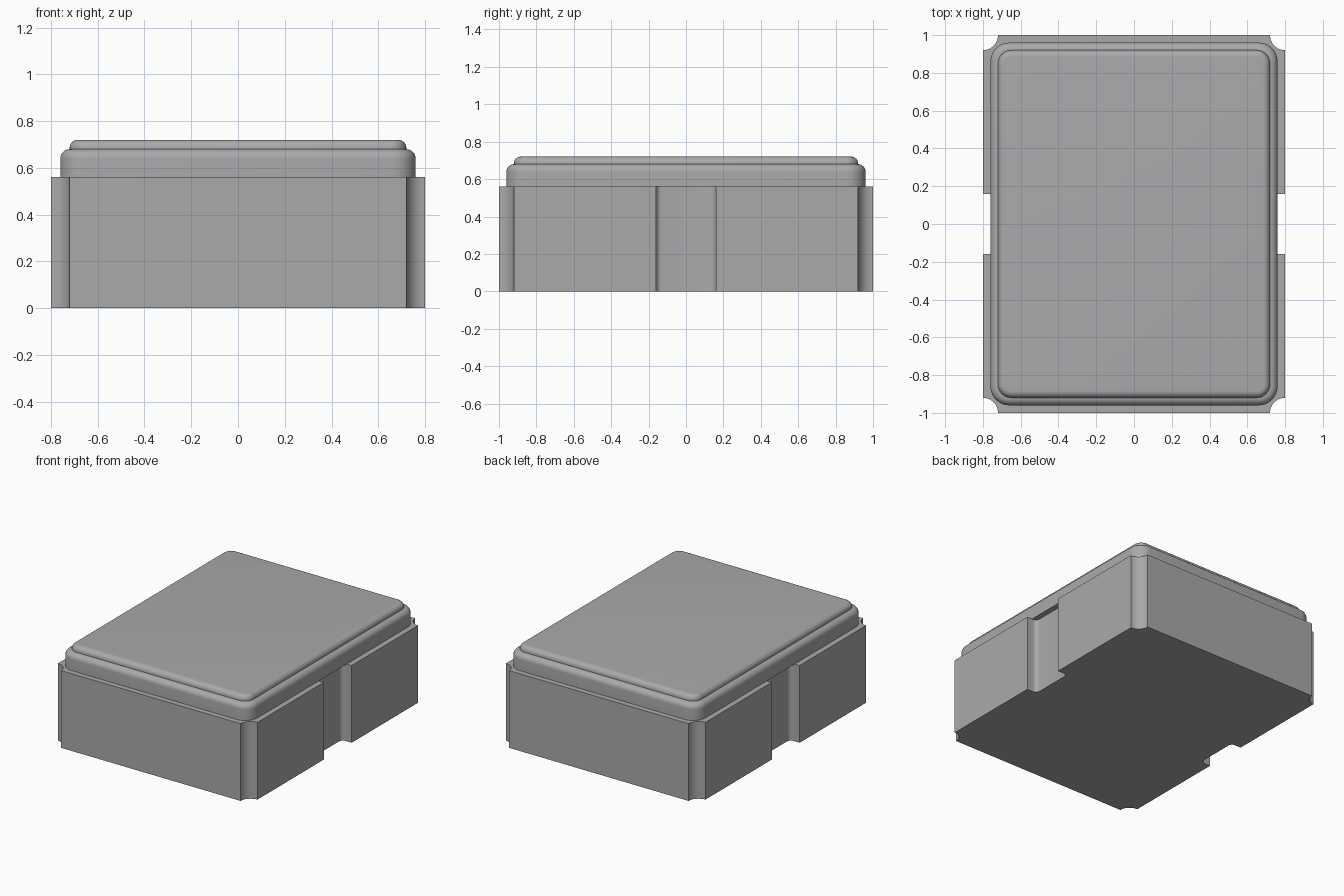
import bpy, bmesh
from math import pi, cos, sin

cube = bpy.data.objects.get("Cube")
if cube:
    bpy.data.objects.remove(cube, do_unlink=True)

grey = bpy.data.materials.new("package_grey")
grey.use_nodes = True
colour = (0.4, 0.4, 0.41, 1)
grey.diffuse_color = colour
grey.node_tree.nodes["Principled BSDF"].inputs["Base Color"].default_value = colour


def arc(cx, cy, r, start, end, steps=10):
    """Points along an arc, angles in quarter turns."""
    angles = [(start + (end - start) * i / steps) * pi / 2 for i in range(steps + 1)]
    return [(cx + r * cos(a), cy + r * sin(a)) for a in angles]


def rounded_rect(hx, hy, r):
    return (arc(hx - r, hy - r, r, 0, 1) + arc(r - hx, hy - r, r, 1, 2)
            + arc(r - hx, r - hy, r, 2, 3) + arc(hx - r, r - hy, r, 3, 4))


def loft(name, rings):
    """Skin a stack of (outline, height) rings and cap both ends."""
    bm = bmesh.new()
    loops = [[bm.verts.new((x, y, z)) for x, y in outline] for outline, z in rings]
    for low, high in zip(loops, loops[1:]):
        n = len(low)
        for i in range(n):
            j = (i + 1) % n
            bm.faces.new((low[i], low[j], high[j], high[i]))
    bm.faces.new(loops[0][::-1])
    bm.faces.new(loops[-1])
    bmesh.ops.recalc_face_normals(bm, faces=bm.faces)
    mesh = bpy.data.meshes.new(name)
    bm.to_mesh(mesh)
    bm.free()
    mesh.materials.append(grey)
    obj = bpy.data.objects.new(name, mesh)
    bpy.context.collection.objects.link(obj)
    bpy.ops.object.select_all(action="DESELECT")
    obj.select_set(True)
    bpy.context.view_layer.objects.active = obj
    bpy.ops.object.shade_smooth_by_angle(angle=pi / 6)
    return obj


def domed_plate(name, hx, hy, corner, bottom, top, fillet):
    """Rounded plate whose upper edge is a quarter round."""
    rings = [(rounded_rect(hx, hy, corner), bottom)]
    for out, up in arc(0, 0, fillet, 0, 1, 8):
        inset = fillet - out
        rings.append((rounded_rect(hx - inset, hy - inset, corner - inset),
                      top - fillet + up))
    return loft(name, rings)


# Body: scooped corners and a filleted slot in the middle of each side
HX, HY, SCOOP, SLOT, DEPTH, FILLET = 0.8, 1.0, 0.08, 0.16, 0.08, 0.03
floor = HX - DEPTH
side = ([(HX, -SLOT)]
        + arc(floor + FILLET, FILLET - SLOT, FILLET, 3, 2, 6)
        + arc(floor + FILLET, SLOT - FILLET, FILLET, 2, 1, 6)
        + [(HX, SLOT)] + arc(HX, HY, SCOOP, 3, 2))
half = arc(HX, -HY, SCOOP, 2, 1) + side
outline = half + [(-x, -y) for x, y in half]
loft("body", [(outline, 0), (outline, 0.56)])

# Lid and its raised cap
domed_plate("lid", 0.76, 0.96, 0.1, 0.56, 0.68, 0.04)
domed_plate("lid_cap", 0.72, 0.92, 0.07, 0.68, 0.72, 0.035)
